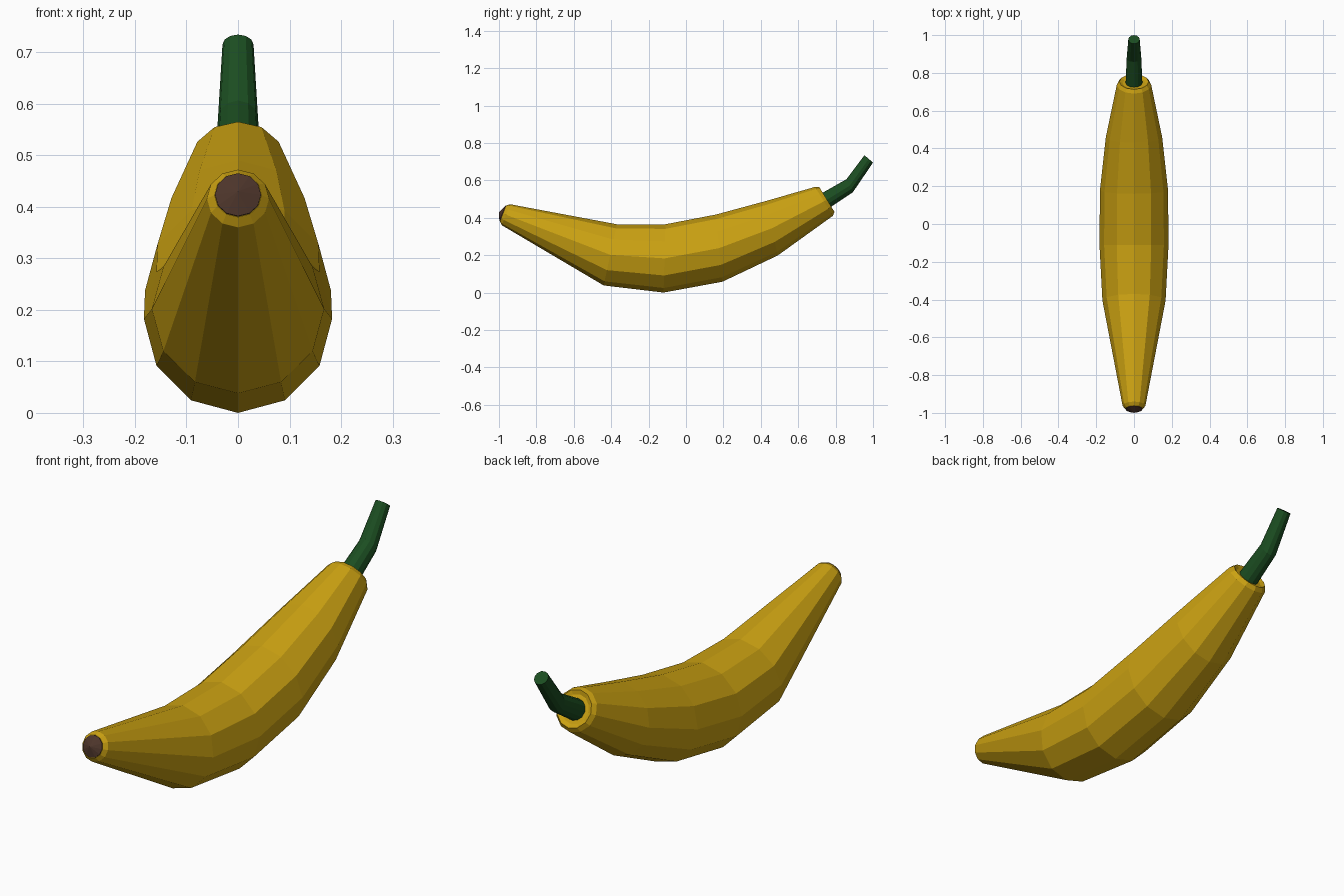
import bpy, bmesh, math
from mathutils import Vector

if "Cube" in bpy.data.objects:
    bpy.data.objects.remove(bpy.data.objects["Cube"])

SIDES = 12


def material(name, color):
    m = bpy.data.materials.new(name)
    m.diffuse_color = (*color, 1)
    m.use_nodes = True
    m.node_tree.nodes["Principled BSDF"].inputs["Base Color"].default_value = m.diffuse_color
    return m


def tube(name, rings, mat, peak=None):
    """Loft circular rings; each ring is given by its top and bottom (y, z) points."""
    bm = bmesh.new()
    loops = []
    for ty, tz, by, bz in rings:
        top, bottom = Vector((0, ty, tz)), Vector((0, by, bz))
        centre, up = (top + bottom) / 2, (top - bottom) / 2
        side = Vector((up.length, 0, 0))
        angles = [2 * math.pi * i / SIDES for i in range(SIDES)]
        loops.append([bm.verts.new(centre + up * math.cos(a) + side * math.sin(a))
                      for a in angles])
    for a, b in zip(loops, loops[1:]):
        for i in range(SIDES):
            j = (i + 1) % SIDES
            bm.faces.new((a[i], a[j], b[j], b[i]))
    bm.faces.new(loops[-1])
    if peak:  # low point in the middle of the first end
        p = bm.verts.new((0, *peak))
        for i in range(SIDES):
            bm.faces.new((p, loops[0][i], loops[0][(i + 1) % SIDES]))
    else:
        bm.faces.new(loops[0])
    bmesh.ops.recalc_face_normals(bm, faces=bm.faces)
    mesh = bpy.data.meshes.new(name)
    bm.to_mesh(mesh)
    bm.free()
    mesh.materials.append(mat)
    ob = bpy.data.objects.new(name, mesh)
    bpy.context.collection.objects.link(ob)
    return ob


yellow = material("yellow_peel", (0.60, 0.36, 0.006))
green = material("green_stem", (0.011, 0.075, 0.015))
brown = material("brown_tip", (0.075, 0.036, 0.024))

# Curved fruit body with bevelled, slightly recessed stem end
tube("banana_body", [
    (-0.962, 0.465, -0.995, 0.380),
    (-0.940, 0.472, -0.985, 0.360),
    (-0.370, 0.365, -0.440, 0.038),
    (-0.110, 0.365, -0.120, 0.000),
    (0.160, 0.417, 0.195, 0.058),
    (0.430, 0.490, 0.490, 0.198),
    (0.690, 0.565, 0.785, 0.410),
    (0.713, 0.563, 0.794, 0.431),
    (0.715, 0.544, 0.777, 0.441),
], yellow)

# Dark blossom end
tube("blossom_tip", [
    (-0.965, 0.465, -0.998, 0.382),
    (-0.950, 0.460, -0.983, 0.377),
], brown, peak=(-1.0, 0.430))

# Bent stem
tube("stem", [
    (0.717, 0.526, 0.763, 0.450),
    (0.858, 0.606, 0.892, 0.536),
    (0.954, 0.734, 1.000, 0.695),
], green)
